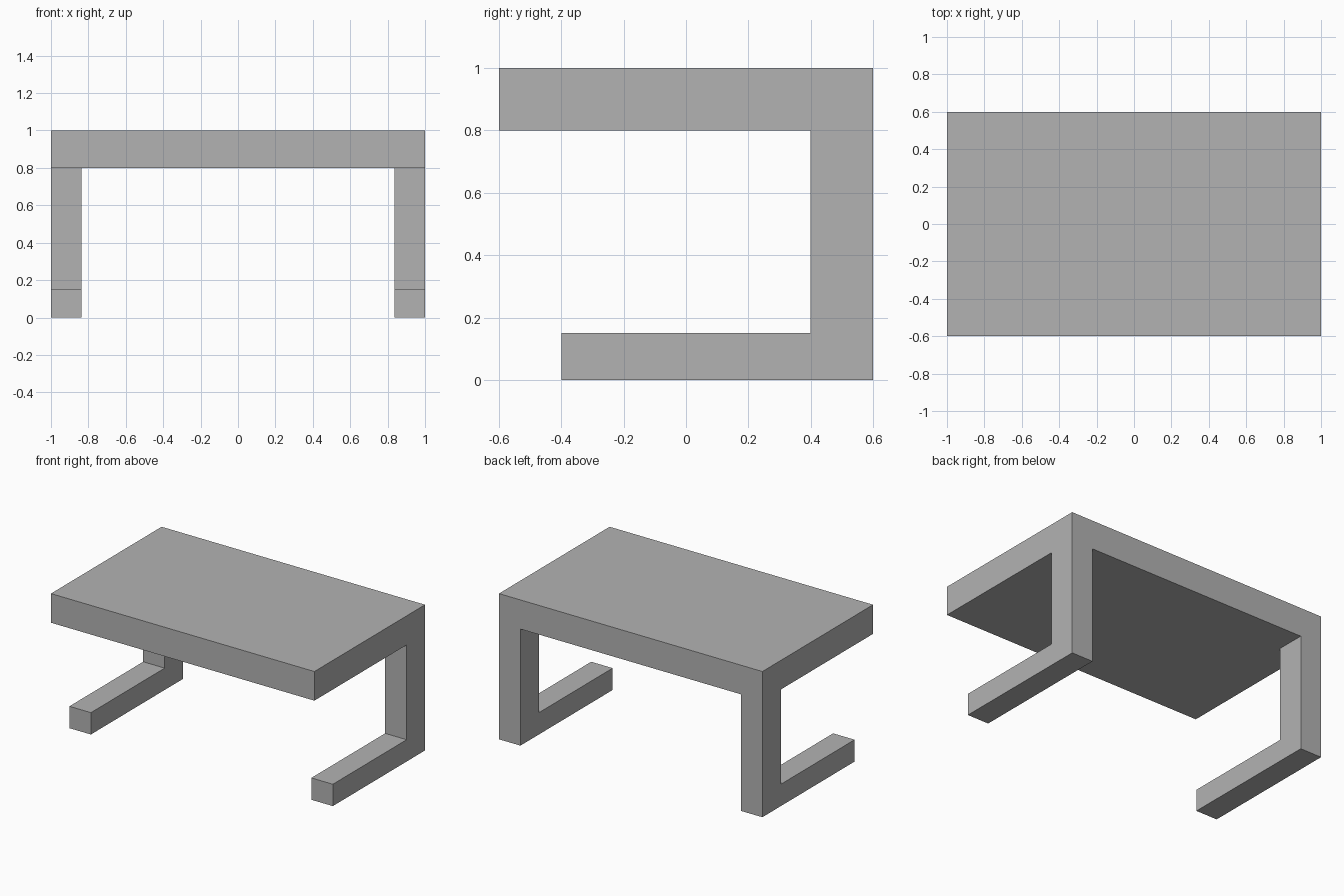
import bpy
import bmesh

cube = bpy.data.objects.get("Cube")
if cube:
    bpy.data.objects.remove(cube, do_unlink=True)

GREY = (0.45, 0.45, 0.45, 1.0)
grey = bpy.data.materials.new("plain_grey")
grey.use_nodes = True
grey.diffuse_color = GREY
grey.node_tree.nodes["Principled BSDF"].inputs["Base Color"].default_value = GREY

# Overall dimensions
HALF_WIDTH, HALF_DEPTH, HEIGHT = 1.0, 0.6, 1.0
TOP_THICKNESS = 0.2
LEG_WIDTH, LEG_DEPTH = 0.163, 0.2
FOOT_HEIGHT, FOOT_FRONT = 0.15, -0.4


def extrude_profile(name, profile, x_start, x_end):
    """Extrude a side (y, z) profile along x into a solid object."""
    bm = bmesh.new()
    face = bm.faces.new([bm.verts.new((x_start, y, z)) for y, z in profile])
    result = bmesh.ops.extrude_face_region(bm, geom=[face])
    moved = [g for g in result["geom"] if isinstance(g, bmesh.types.BMVert)]
    bmesh.ops.translate(bm, verts=moved, vec=(x_end - x_start, 0, 0))
    bmesh.ops.recalc_face_normals(bm, faces=bm.faces)
    mesh = bpy.data.meshes.new(name)
    bm.to_mesh(mesh)
    bm.free()
    mesh.materials.append(grey)
    obj = bpy.data.objects.new(name, mesh)
    bpy.context.collection.objects.link(obj)
    return obj


# Thick table top
underside = HEIGHT - TOP_THICKNESS
extrude_profile("table_top",
                [(-HALF_DEPTH, underside), (HALF_DEPTH, underside),
                 (HALF_DEPTH, HEIGHT), (-HALF_DEPTH, HEIGHT)],
                -HALF_WIDTH, HALF_WIDTH)

# L-shaped legs: rear upright with a foot running forward
leg_front = HALF_DEPTH - LEG_DEPTH
leg_profile = [(FOOT_FRONT, 0), (HALF_DEPTH, 0), (HALF_DEPTH, underside),
               (leg_front, underside), (leg_front, FOOT_HEIGHT),
               (FOOT_FRONT, FOOT_HEIGHT)]
for side, sign in (("left", 1), ("right", -1)):
    extrude_profile(side + "_leg", leg_profile,
                    sign * (HALF_WIDTH - LEG_WIDTH), sign * HALF_WIDTH)
